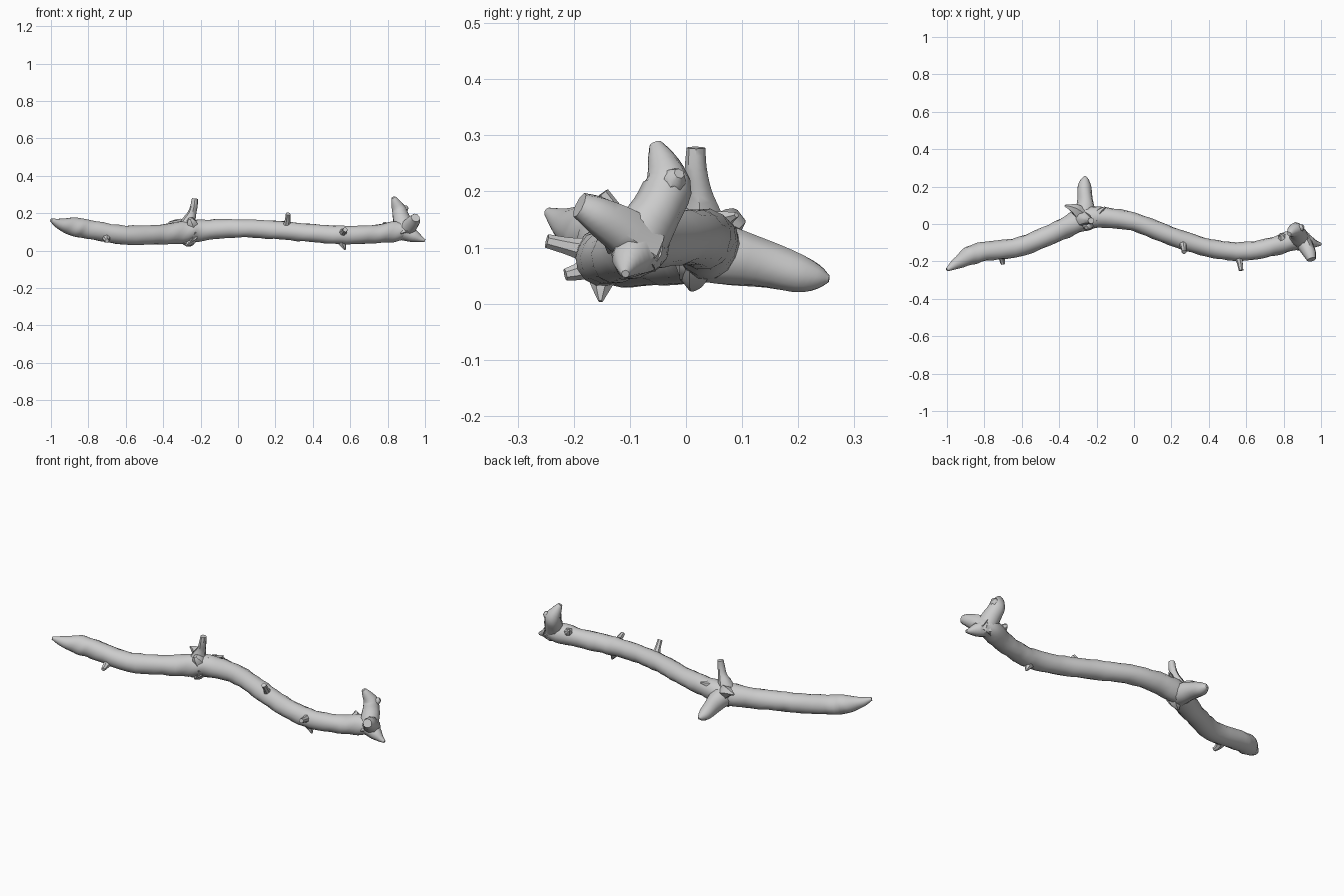
import bpy, bmesh, math
from mathutils import Vector

cube = bpy.data.objects.get("Cube")
if cube:
    bpy.data.objects.remove(cube, do_unlink=True)

bark = bpy.data.materials.new("grey_bark")
bark.use_nodes = True
colour = (0.6, 0.6, 0.6, 1)
bark.diffuse_color = colour
bark.node_tree.nodes["Principled BSDF"].inputs["Base Color"].default_value = colour
bark.node_tree.nodes["Principled BSDF"].inputs["Roughness"].default_value = 0.9


def spline(points, steps):
    """Smooth path through (x, y, z, radius) points."""
    p = [Vector(q) for q in points]
    p = [p[0] * 2 - p[1]] + p + [p[-1] * 2 - p[-2]]
    path = []
    for a, b, c, d in zip(p, p[1:], p[2:], p[3:]):
        for i in range(steps):
            t = i / steps
            path.append(0.5 * (2 * b + (c - a) * t + (2 * a - 5 * b + 4 * c - d) * t * t
                               + (3 * b - a - 3 * c + d) * t ** 3))
    return path + [p[-2]]


def bump(p):
    """Uneven bark swelling at a point."""
    return 1 + 0.05 * math.sin(31 * p.x + 40 * p.y) * math.cos(47 * p.z - 17 * p.x) \
        + 0.03 * math.sin(73 * p.x - 55 * p.z)


def limb(name, points, sides=10, steps=3):
    """Gnarled tapering tube with closed ends."""
    path = spline(points, steps)
    level = abs(points[-1][2] - points[0][2]) < 0.08
    ref = Vector((0, 0, 1)) if level else Vector((1, 0, 0))
    bm = bmesh.new()
    rings = []
    for i, q in enumerate(path):
        centre, r = q.xyz, max(q.w, 0.004)
        tangent = (path[min(i + 1, len(path) - 1)] - path[max(i - 1, 0)]).xyz.normalized()
        u = tangent.cross(ref).normalized()
        v = u.cross(tangent)
        ring = []
        for k in range(sides):
            a = math.tau * k / sides
            n = (u * math.cos(a) + v * math.sin(a)) * r
            ring.append(bm.verts.new(centre + n * bump(centre + n)))
        rings.append(ring)
    for a, b in zip(rings, rings[1:]):
        for k in range(sides):
            j = (k + 1) % sides
            bm.faces.new((a[k], a[j], b[j], b[k]))
    bm.faces.new(rings[0][::-1])
    bm.faces.new(rings[-1])
    bmesh.ops.recalc_face_normals(bm, faces=bm.faces)
    mesh = bpy.data.meshes.new(name)
    bm.to_mesh(mesh)
    bm.free()
    mesh.materials.append(bark)
    ob = bpy.data.objects.new(name, mesh)
    bpy.context.collection.objects.link(ob)
    bpy.ops.object.select_all(action="DESELECT")
    ob.select_set(True)
    bpy.context.view_layer.objects.active = ob
    bpy.ops.object.shade_smooth_by_angle(angle=math.radians(45))


# Long winding main stem, broken to a point at one end
limb("main_stem", [
    (-1, -.245, .163, .009), (-.95, -.212, .142, .03), (-.88, -.172, .127, .05),
    (-.8, -.148, .113, .052), (-.6, -.118, .083, .052), (-.4, -.035, .087, .054),
    (-.27, .025, .1, .062), (-.18, .036, .11, .056), (0, .01, .118, .049),
    (.2, -.066, .11, .049), (.4, -.128, .093, .048), (.58, -.148, .082, .05),
    (.75, -.118, .09, .05), (.86, -.085, .104, .055), (.92, -.08, .105, .04)],
    sides=14, steps=5)

# Fork in the middle: heavy back stub, upright twig and torn bark slivers
limb("back_stub", [(-.27, 0, .1, .065), (-.262, .07, .088, .056), (-.262, .13, .072, .044),
                   (-.265, .2, .053, .036), (-.262, .235, .047, .022), (-.26, .255, .044, .006)])
limb("upright_twig", [(-.285, .03, .1, .055), (-.262, .025, .16, .037), (-.245, .022, .2, .023),
                      (-.235, .018, .24, .019), (-.23, .018, .278, .017)], sides=8)
limb("left_bark_sliver", [(-.2, .04, .13, .04), (-.18, .07, .15, .016), (-.155, .09, .158, .005)], sides=5)
limb("right_bark_sliver", [(-.28, .05, .12, .045), (-.32, .08, .145, .028), (-.37, .098, .15, .005)], sides=5)
limb("underside_knot", [(-.24, .02, .1, .05), (-.26, .015, .05, .03), (-.28, .01, .025, .006)], sides=6)
limb("front_knot", [(-.24, .02, .11, .04), (-.25, -.01, .155, .028), (-.255, -.02, .172, .012)], sides=6)

# Small twig stubs along the stem
limb("long_side_twig", [(.255, -.085, .11, .03), (.264, -.12, .155, .017), (.268, -.15, .196, .013)], sides=7)
limb("front_twig", [(.55, -.14, .085, .035), (.565, -.2, .1, .018), (.573, -.248, .112, .013)], sides=7)
limb("lower_spike", [(.54, -.15, .07, .035), (.56, -.15, .035, .02), (.573, -.152, .004, .004)], sides=6)
limb("right_front_twig", [(-.7, -.14, .085, .035), (-.705, -.185, .06, .018), (-.7, -.215, .052, .011)], sides=7)
limb("small_back_knot", [(.8, -.1, .11, .035), (.79, -.065, .135, .02), (.78, -.055, .15, .006)], sides=6)

# Gnarled end: upright limb, forward stub and tapering spur
limb("end_upright", [(.9, -.1, .08, .05), (.885, -.075, .13, .052), (.87, -.045, .18, .045),
                     (.86, -.032, .22, .04), (.842, -.045, .26, .024), (.83, -.054, .284, .012)])
limb("end_upright_knob", [(.865, -.035, .2, .03), (.89, -.02, .222, .022), (.905, -.012, .232, .01)], sides=7)
limb("end_forward_stub", [(.89, -.07, .1, .05), (.92, -.12, .135, .042), (.94, -.16, .16, .034),
                          (.95, -.19, .175, .024)], sides=9)
limb("end_spur", [(.89, -.085, .1, .052), (.94, -.1, .078, .034), (.975, -.106, .062, .018),
                  (1, -.108, .053, .007)], sides=8)
